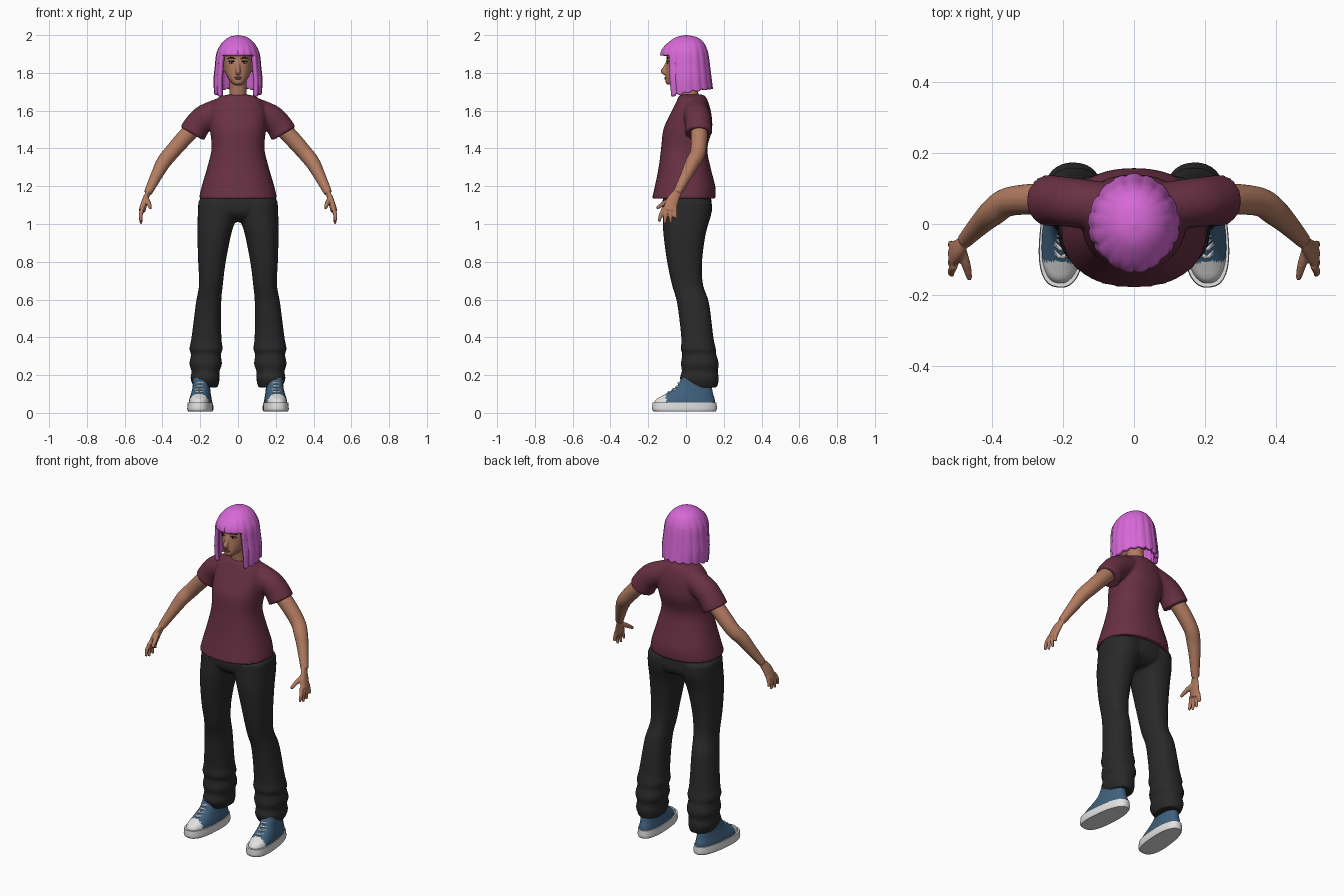
import bpy, bmesh, math
from mathutils import Vector, Matrix

cube = bpy.data.objects.get("Cube")
if cube:
    bpy.data.objects.remove(cube)


def material(name, r, g, b):
    m = bpy.data.materials.new(name)
    m.use_nodes = True
    m.diffuse_color = (r, g, b, 1)
    m.node_tree.nodes["Principled BSDF"].inputs["Base Color"].default_value = (r, g, b, 1)
    return m


HAIR = material("pink_hair", 0.68, 0.14, 0.68)
SKIN = material("skin", 0.45, 0.2, 0.12)
SHIRT = material("maroon_cloth", 0.14, 0.03, 0.055)
PANTS = material("black_cloth", 0.022, 0.022, 0.022)
CANVAS = material("blue_canvas", 0.05, 0.12, 0.21)
RUBBER = material("white_rubber", 0.75, 0.75, 0.75)
DARK = material("dark_brown", 0.02, 0.012, 0.01)
LIP = material("lip", 0.3, 0.1, 0.075)


def smooth_rows(rows, steps=5):
    """Resample rows of numbers with a Catmull-Rom curve."""
    rows = [Vector(r) for r in rows]
    out = []
    for i in range(len(rows) - 1):
        a, b = rows[max(i - 1, 0)], rows[i]
        c, d = rows[i + 1], rows[min(i + 2, len(rows) - 1)]
        for k in range(steps):
            t = k / steps
            out.append(b + (c - a) * (t / 2) + (a * 2 - b * 5 + c * 4 - d) * (t * t / 2)
                       + (b * 3 - a - c * 3 + d) * (t ** 3 / 2))
    return out + [rows[-1]]


def skin_rings(bm, rings):
    rings = [[bm.verts.new(p) for p in ring] for ring in rings]
    n = len(rings[0])
    for a, b in zip(rings, rings[1:]):
        for i in range(n):
            bm.faces.new((a[i], a[(i + 1) % n], b[(i + 1) % n], b[i]))
    bm.faces.new(rings[0])
    bm.faces.new(rings[-1])


def loft(bm, rows, side=1, power=0.88, taper=0, n=36):
    """Stack rounded rings; a row is (z, centre x, half width, front y, back y)."""
    rings = []
    for z, cx, hw, front, back in smooth_rows(rows):
        ring = []
        for i in range(n):
            a = math.tau * i / n
            c, s = math.cos(a), math.sin(a)
            px = math.copysign(abs(c) ** power, c) * (1 - taper * s)
            py = math.copysign(abs(s) ** power, s)
            ring.append((side * (cx + hw * px), (front + back) / 2 + (back - front) / 2 * py, z))
        rings.append(ring)
    skin_rings(bm, rings)


def tube(bm, rows, side=1, flat=1, n=16):
    """Sweep a circle; a row is (x, y, z, radius)."""
    rows = smooth_rows(rows)
    pts = [r.to_3d() for r in rows]
    whole = (pts[-1] - pts[0]).normalized()
    ref = Vector((0, 0, 1)) if abs(whole.x) > 0.85 else Vector((1, 0, 0))
    rings = []
    for i, p in enumerate(pts):
        t = (pts[min(i + 1, len(pts) - 1)] - pts[max(i - 1, 0)]).normalized()
        u = t.cross(ref).normalized()
        v = t.cross(u)
        ring = []
        for k in range(n):
            a = math.tau * k / n
            q = p + (u * math.cos(a) + v * math.sin(a) * flat) * rows[i][3]
            ring.append((q.x * side, q.y, q.z))
        rings.append(ring)
    skin_rings(bm, rings)


def ball(bm, centre, size):
    bmesh.ops.create_uvsphere(bm, u_segments=16, v_segments=10, radius=1,
                              matrix=Matrix.Translation(centre) @ Matrix.Diagonal((*size, 1)))


def finish(name, bm, *mats, mirror=False, voxel=0, relax=4):
    bmesh.ops.recalc_face_normals(bm, faces=bm.faces)
    for f in bm.faces:
        f.smooth = True
    for e in bm.edges:
        if len(e.link_faces) == 2 and e.calc_face_angle() > 0.8:
            e.smooth = False
    me = bpy.data.meshes.new(name)
    bm.to_mesh(me)
    bm.free()
    ob = bpy.data.objects.new(name, me)
    bpy.context.collection.objects.link(ob)
    for m in mats:
        me.materials.append(m)
    if voxel:
        r = ob.modifiers.new("blend", 'REMESH')
        r.mode, r.voxel_size, r.use_smooth_shade = 'VOXEL', voxel, True
        s = ob.modifiers.new("relax", 'SMOOTH')
        s.factor, s.iterations = 0.5, relax
    if mirror:
        ob.modifiers.new("mirror", 'MIRROR').use_mirror_merge = False
    return ob


# Shirt: body with two short sleeves blended in
bm = bmesh.new()
loft(bm, [(1.685, 0, .055, -.03, .09), (1.672, 0, .1, -.04, .105), (1.64, 0, .135, -.055, .12),
          (1.58, 0, .15, -.085, .135), (1.5, 0, .148, -.12, .138), (1.4, 0, .14, -.132, .113),
          (1.3, 0, .163, -.145, .13), (1.2, 0, .192, -.165, .155), (1.135, 0, .207, -.18, .157)])
for s in (1, -1):
    tube(bm, [(.08, .05, 1.605, .067), (.17, .06, 1.565, .07), (.212, .065, 1.527, .07),
              (.243, .066, 1.478, .073)], s, n=28)
finish("shirt", bm, SHIRT, voxel=.008)

# Trousers: hips and two legs with bunched cuffs
bm = bmesh.new()
loft(bm, [(1.16, 0, .195, -.12, .13), (1.08, 0, .208, -.125, .138), (1.04, 0, .18, -.105, .125),
          (1.01, 0, .06, -.06, .08)])
for s in (1, -1):
    loft(bm, [(1.12, .105, .105, -.12, .135), (1.05, .109, .104, -.122, .133),
              (.95, .125, .09, -.12, .105), (.8, .138, .073, -.1, .085), (.68, .143, .063, -.075, .09),
              (.58, .156, .067, -.047, .122), (.4, .167, .079, -.025, .145),
              (.34, .169, .088, -.028, .158), (.31, .17, .079, -.02, .16), (.26, .171, .086, -.027, .174),
              (.22, .172, .074, -.022, .168), (.18, .174, .077, -.032, .174), (.135, .17, .063, -.005, .165)],
         s)
finish("trousers", bm, PANTS, voxel=.008, relax=3)

# Arms with palm, fingers and thumb
bm = bmesh.new()
tube(bm, [(.2, .065, 1.54, .045), (.28, .07, 1.46, .044), (.355, .062, 1.375, .041),
          (.395, .035, 1.325, .039), (.43, .003, 1.26, .032), (.477, -.047, 1.165, .022)])
tube(bm, [(.474, -.044, 1.17, .022), (.492, -.07, 1.125, .033), (.508, -.088, 1.07, .036)], flat=.5)
for i, (drop, y) in enumerate([(.012, -.143), (0, -.112), (.004, -.08), (.03, -.05)]):
    base = -.117 + .02 * i
    tube(bm, [(.506, base, 1.085, .011), (.515, (base + y) / 2 - .004, 1.045, .0105),
              (.513, y, 1 + drop, .007)])
tube(bm, [(.487, -.07, 1.135, .014), (.473, -.115, 1.11, .013), (.463, -.155, 1.083, .008)])
finish("arms", bm, SKIN, voxel=.0045, mirror=True, relax=3)

# Head: skull, neck, nose and ears
bm = bmesh.new()
loft(bm, [(1.738, 0, .022, -.1, -.04), (1.75, 0, .036, -.108, 0), (1.78, 0, .058, -.108, .06),
          (1.82, 0, .071, -.105, .09), (1.87, 0, .077, -.102, .1), (1.92, 0, .074, -.1, .1),
          (1.96, 0, .05, -.06, .07)])
tube(bm, [(0, .035, 1.6, .06), (0, .02, 1.68, .047), (0, .005, 1.78, .047)], n=24)
tube(bm, [(0, -.098, 1.86, .008), (0, -.112, 1.825, .011), (0, -.12, 1.808, .014), (0, -.1, 1.795, .012)])
for s in (1, -1):
    ball(bm, (s * .08, 0, 1.83), (.01, .02, .03))
finish("head", bm, SKIN, voxel=.005, relax=3)

# Face details
bm = bmesh.new()
ball(bm, (.034, -.092, 1.855), (.014, .007, .006))
finish("eye_whites", bm, RUBBER, mirror=True)
bm = bmesh.new()
ball(bm, (.034, -.097, 1.855), (.0055, .004, .0058))
tube(bm, [(.018, -.099, 1.859, .002), (.034, -.099, 1.863, .0035), (.053, -.087, 1.859, .002)], n=8)
tube(bm, [(.015, -.102, 1.874, .002), (.034, -.098, 1.88, .004), (.056, -.085, 1.876, .002)], n=8)
finish("irises_and_brows", bm, DARK, mirror=True)
bm = bmesh.new()
ball(bm, (0, -.107, 1.775), (.02, .007, .004))
ball(bm, (0, -.107, 1.769), (.017, .007, .005))
finish("lips", bm, LIP)

# Hair: bob with a fringe, grooved locks and an open face
bm = bmesh.new()
FRINGE, COLS = 1.893, 96
profile = smooth_rows([(2, .004, -.004, .004), (1.99, .045, -.05, .055), (1.965, .08, -.09, .09),
                       (1.93, .104, -.125, .11), (FRINGE, .117, -.138, .12), (1.83, .123, -.135, .127),
                       (1.75, .13, -.13, .135), (1.67, .127, -.118, .143)])
grid = []
for z, hw, front, back in profile:
    row = []
    for i in range(COLS):
        a = math.tau * i / COLS
        c = math.cos(a)
        lock = abs(math.sin(a * 8.5))
        depth = min(1, (2 - z) / .1)
        k = 1 - .045 * depth * (1 - lock) ** 2
        end = 1.665 + .05 * (1 - c) / 2 + .012 * (1 - lock)
        zz = z if z >= FRINGE else FRINGE + (z - FRINGE) * (FRINGE - end) / (FRINGE - 1.67)
        y = front * c if c > 0 else -back * c
        row.append(bm.verts.new((hw * k * math.sin(a), y * k, zz)))
    grid.append(row)
bm.faces.new(grid[0])
for j in range(len(grid) - 1):
    for i in range(COLS):
        a = math.tau * (i + .5) / COLS
        open_face = math.cos(a) > math.cos(math.radians(50)) and profile[j][0] <= FRINGE + .001
        if not open_face:
            n = (i + 1) % COLS
            bm.faces.new((grid[j][i], grid[j][n], grid[j + 1][n], grid[j + 1][i]))
bmesh.ops.delete(bm, geom=[v for v in bm.verts if not v.link_faces], context='VERTS')
hair = finish("hair", bm, HAIR)
shell = hair.modifiers.new("thickness", 'SOLIDIFY')
shell.thickness, shell.offset = .022, -1

# Shoes, turned slightly outward
TURN = Matrix.Translation((.197, 0, 0)) @ Matrix.Rotation(math.radians(5), 4, 'Z')
bm = bmesh.new()
loft(bm, [(.008, 0, .062, -.172, .158), (.02, 0, .066, -.18, .164), (.055, 0, .064, -.178, .162)],
     power=.8, taper=.1)
bm.transform(TURN)
finish("shoe_soles", bm, RUBBER, mirror=True)

bm = bmesh.new()
loft(bm, [(.04, 0, .06, -.172, .157), (.07, 0, .057, -.16, .153), (.09, 0, .053, -.128, .147),
          (.11, 0, .049, -.092, .142), (.14, 0, .045, -.05, .137), (.19, 0, .044, -.02, .13)],
     power=.85, taper=.08, n=48)
for f in bm.faces:
    f.material_index = int(f.calc_center_median().y < -.108)
bm.transform(TURN)
finish("shoe_uppers", bm, CANVAS, RUBBER, mirror=True)

bm = bmesh.new()
for y, z in [(-.092, .11), (-.07, .125), (-.05, .14), (-.038, .158)]:
    for s in (1, -1):
        tube(bm, [(-.03, y + .028 + .006 * s, z + .004 * s, .0045), (0, y - .002, z, .0045),
                  (.03, y + .028 - .006 * s, z - .004 * s, .0045)], n=8)
bm.transform(TURN)
finish("shoe_laces", bm, RUBBER, mirror=True)
